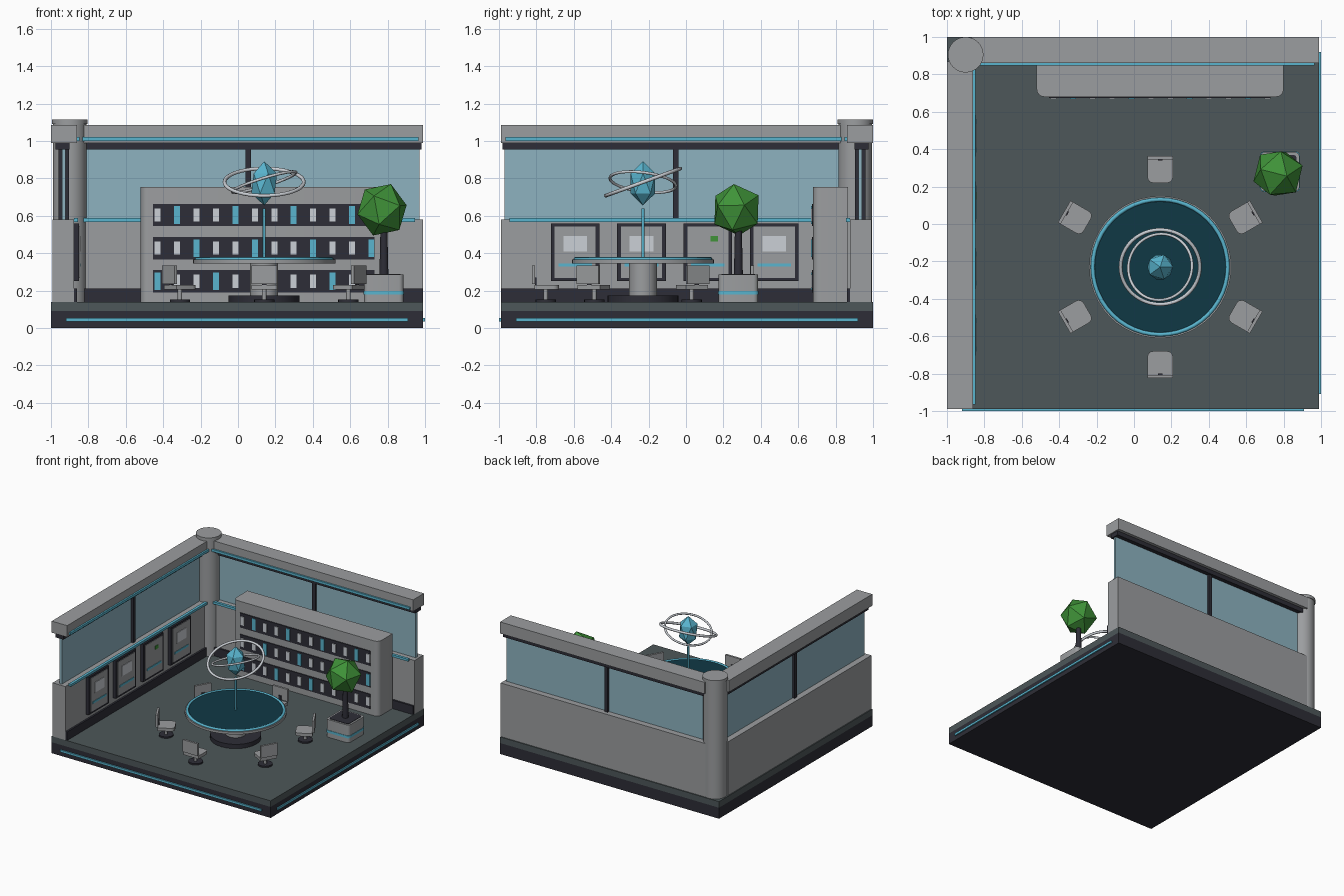
import bpy, bmesh, math
from mathutils import Matrix, Vector

if "Cube" in bpy.data.objects:
    bpy.data.objects.remove(bpy.data.objects["Cube"])


def material(name, *rgb):
    m = bpy.data.materials.new(name)
    m.use_nodes = True
    m.diffuse_color = (*rgb, 1)
    bsdf = m.node_tree.nodes["Principled BSDF"]
    bsdf.inputs["Base Color"].default_value = (*rgb, 1)
    bsdf.inputs["Roughness"].default_value = 0.7
    return m


GREY = material("wall grey", 0.33, 0.34, 0.35)
FLOOR = material("floor slate", 0.075, 0.095, 0.1)
DARK = material("dark trim", 0.027, 0.027, 0.038)
CYAN = material("cyan glow", 0.1, 0.46, 0.62)
GLASS = material("window blue", 0.27, 0.45, 0.53)
TEAL = material("table teal", 0.005, 0.04, 0.06)
GREEN = material("leaf green", 0.05, 0.29, 0.04)
SILVER = material("pale silver", 0.6, 0.63, 0.67)


def finish(name, bm, mat, smooth=False, matrix=None):
    if matrix:
        bm.transform(matrix)
    bmesh.ops.recalc_face_normals(bm, faces=bm.faces)
    mesh = bpy.data.meshes.new(name)
    bm.to_mesh(mesh)
    bm.free()
    mesh.materials.append(mat)
    ob = bpy.data.objects.new(name, mesh)
    bpy.context.collection.objects.link(ob)
    if smooth:
        bpy.ops.object.select_all(action='DESELECT')
        ob.select_set(True)
        bpy.context.view_layer.objects.active = ob
        bpy.ops.object.shade_smooth_by_angle(angle=math.radians(40))
    return ob


def box(name, mat, xs, ys, zs, corner=0, pick=lambda e: True, matrix=None):
    """Box from ranges; corner rounds the picked vertical edges."""
    bm = bmesh.new()
    bmesh.ops.create_cube(bm, size=1)
    for v in bm.verts:
        v.co = Vector([r[0] if c < 0 else r[1] for c, r in zip(v.co, (xs, ys, zs))])
    if corner:
        edges = [e for e in bm.edges
                 if abs(e.verts[0].co.z - e.verts[1].co.z) > 1e-5 and pick(e)]
        bmesh.ops.bevel(bm, geom=edges, offset=corner, segments=4, profile=0.5,
                        affect='EDGES')
    return finish(name, bm, mat, bool(corner), matrix)


def cylinder(name, mat, x, y, r, z0, z1, sides=32, matrix=None, top=None):
    bm = bmesh.new()
    bmesh.ops.create_cone(bm, cap_ends=True, segments=sides, radius1=r,
                          radius2=top or r, depth=z1 - z0)
    bm.transform(Matrix.Translation((x, y, (z0 + z1) / 2)))
    return finish(name, bm, mat, True, matrix)


def gem(name, mat, loc, r, height, tilt=(0, 0, 0)):
    bm = bmesh.new()
    bmesh.ops.create_icosphere(bm, subdivisions=1, radius=1)
    spin = Matrix.LocRotScale(None, Matrix.Rotation(tilt[1], 3, 'Y')
                              @ Matrix.Rotation(tilt[0], 3, 'X')
                              @ Matrix.Rotation(tilt[2], 3, 'Z'), None)
    return finish(name, bm, mat, False, Matrix.Translation(loc)
                  @ Matrix.Diagonal((r, r, height, 1)) @ spin)


def ring(name, mat, loc, r, thick, rot=(0, 0, 0)):
    bpy.ops.mesh.primitive_torus_add(location=loc, rotation=rot, major_radius=r,
                                     minor_radius=thick, major_segments=48,
                                     minor_segments=8)
    ob = bpy.context.object
    ob.name = name
    ob.data.materials.append(mat)
    bpy.ops.object.shade_smooth_by_angle(angle=math.radians(60))


# Base with glowing edge strips
FZ = 0.14
box("base", DARK, (-1, 0.99), (-0.99, 1), (0, 0.09))
box("floor_slab", FLOOR, (-1, 0.99), (-0.99, 1), (0.09, FZ))
box("front_base_strip", CYAN, (-0.92, 0.91), (-1, -0.985), (0.035, 0.053))
box("side_base_strip", CYAN, (0.985, 1), (-0.91, 0.92), (0.035, 0.053))

# Two matching walls: a runs along the wall, d is distance out from the centre
for side in ("back", "left"):
    def wall(part, mat, a, d, z):
        if side == "back":
            box("back_wall_" + part, mat, a, d, z)
        else:
            box("side_wall_" + part, mat, (-d[1], -d[0]), (-a[1], -a[0]), z)
    wall("lower", GREY, (-0.87, 0.99), (0.877, 0.992), (FZ, 0.58))
    wall("baseboard", DARK, (-0.85, 0.988), (0.862, 0.877), (FZ, 0.21))
    wall("ledge_strip", CYAN, (-0.83, 0.945), (0.855, 0.877), (0.568, 0.587))
    wall("glass", GLASS, (-0.87, 0.97), (0.922, 0.942), (0.58, 0.96))
    wall("mullion", DARK, (0.04, 0.07), (0.903, 0.96), (0.58, 0.96))
    wall("header_frame", DARK, (-0.87, 0.98), (0.9, 0.975), (0.955, 0.992))
    wall("top_beam", GREY, (-0.87, 0.99), (0.86, 1), (0.99, 1.085))
    wall("beam_strip", CYAN, (-0.85, 0.965), (0.847, 0.86), (1, 1.02))

# Corner column
cylinder("column", GREY, -0.9, 0.905, 0.09, FZ, 1.09)
cylinder("column_cap", GREY, -0.9, 0.905, 0.095, 1.09, 1.115)

# Bookshelf with three rows of books
box("bookshelf", GREY, (-0.52, 0.8), (0.68, 0.865), (FZ, 0.755), 0.04,
    lambda e: e.verts[0].co.y < 0.7)
for row in range(3):
    z = 0.25 + row * 0.177
    box("shelf_recess", DARK, (-0.455, 0.73), (0.673, 0.682), (z - 0.06, z + 0.06))
    for i in range(12):
        x = -0.43 + i * 0.104
        bright = (i + row) % 3 == 0
        h = 0.047 if bright else 0.035
        box("book", CYAN if bright else SILVER, (x - 0.016, x + 0.016),
            (0.667, 0.675), (z - h, z + h))

# Framed wall panels
for i in range(4):
    y = -0.593 + i * 0.355
    box("panel_frame", DARK, (-0.88, -0.85), (y - 0.13, y + 0.13), (0.25, 0.56))
    box("panel_face", GREY, (-0.851, -0.846), (y - 0.11, y + 0.11), (0.267, 0.543))
    if i == 2:
        box("panel_green_mark", GREEN, (-0.847, -0.842), (y + 0.015, y + 0.055),
            (0.463, 0.492))
    else:
        box("panel_picture", SILVER, (-0.847, -0.842), (y - 0.063, y + 0.063),
            (0.41, 0.493))
    box("panel_line", CYAN, (-0.847, -0.842), (y - 0.09, y + 0.09), (0.328, 0.345))

# Round table
TX, TY = 0.14, -0.23
cylinder("table_foot", DARK, TX, TY, 0.19, FZ, 0.175)
cylinder("table_pedestal", GREY, TX, TY, 0.075, 0.175, 0.35)
cylinder("table_top", GREY, TX, TY, 0.38, 0.345, 0.365, 48)
cylinder("table_surface", TEAL, TX, TY, 0.35, 0.365, 0.372, 48)
ring("table_glow_ring", CYAN, (TX, TY, 0.368), 0.361, 0.011)

# Floating crystal with orbit rings
cylinder("crystal_pole", CYAN, TX, TY, 0.008, 0.37, 0.64, 12)
gem("crystal", CYAN, (TX, TY, 0.773), 0.077, 0.118)
ring("outer_orbit_ring", SILVER, (TX, TY, 0.78), 0.212, 0.01, (math.radians(20), 0, 0))
ring("inner_orbit_ring", SILVER, (TX, TY, 0.78), 0.178, 0.008,
     (math.radians(-7), math.radians(-17), 0))

# Six swivel chairs facing the table
for i in range(6):
    m = (Matrix.Translation((TX, TY, 0)) @ Matrix.Rotation(math.radians(60 * i), 4, 'Z')
         @ Matrix.Translation((0, 0.52, 0)))
    cylinder("chair_foot", DARK, 0, 0, 0.055, FZ, 0.152, 16, m)
    cylinder("chair_post", GREY, 0, 0, 0.012, 0.15, 0.21, 12, m)
    box("chair_seat", GREY, (-0.068, 0.068), (-0.07, 0.06), (0.205, 0.23), 0.03,
        lambda e: e.verts[0].co.y < 0, m)
    box("chair_back_stem", DARK, (-0.012, 0.012), (0.05, 0.058), (0.215, 0.27), matrix=m)
    box("chair_back", GREY, (-0.068, 0.068), (0.056, 0.073), (0.235, 0.335), matrix=m)

# Potted tree
PX, PY = 0.78, 0.28
box("planter", GREY, (PX - 0.105, PX + 0.105), (PY - 0.105, PY + 0.105), (FZ, 0.285), 0.025)
box("planter_band", CYAN, (PX - 0.108, PX + 0.108), (PY - 0.108, PY + 0.108),
    (0.178, 0.198), 0.025)
box("planter_soil", DARK, (PX - 0.09, PX + 0.09), (PY - 0.09, PY + 0.09), (0.28, 0.288), 0.02)
cylinder("tree_trunk", DARK, PX, PY, 0.024, 0.285, 0.55, 12, top=0.018)
gem("tree_leaves", GREEN, (0.77, 0.27, 0.632), 0.14, 0.147, (0.1, 0.35, 0.4))
